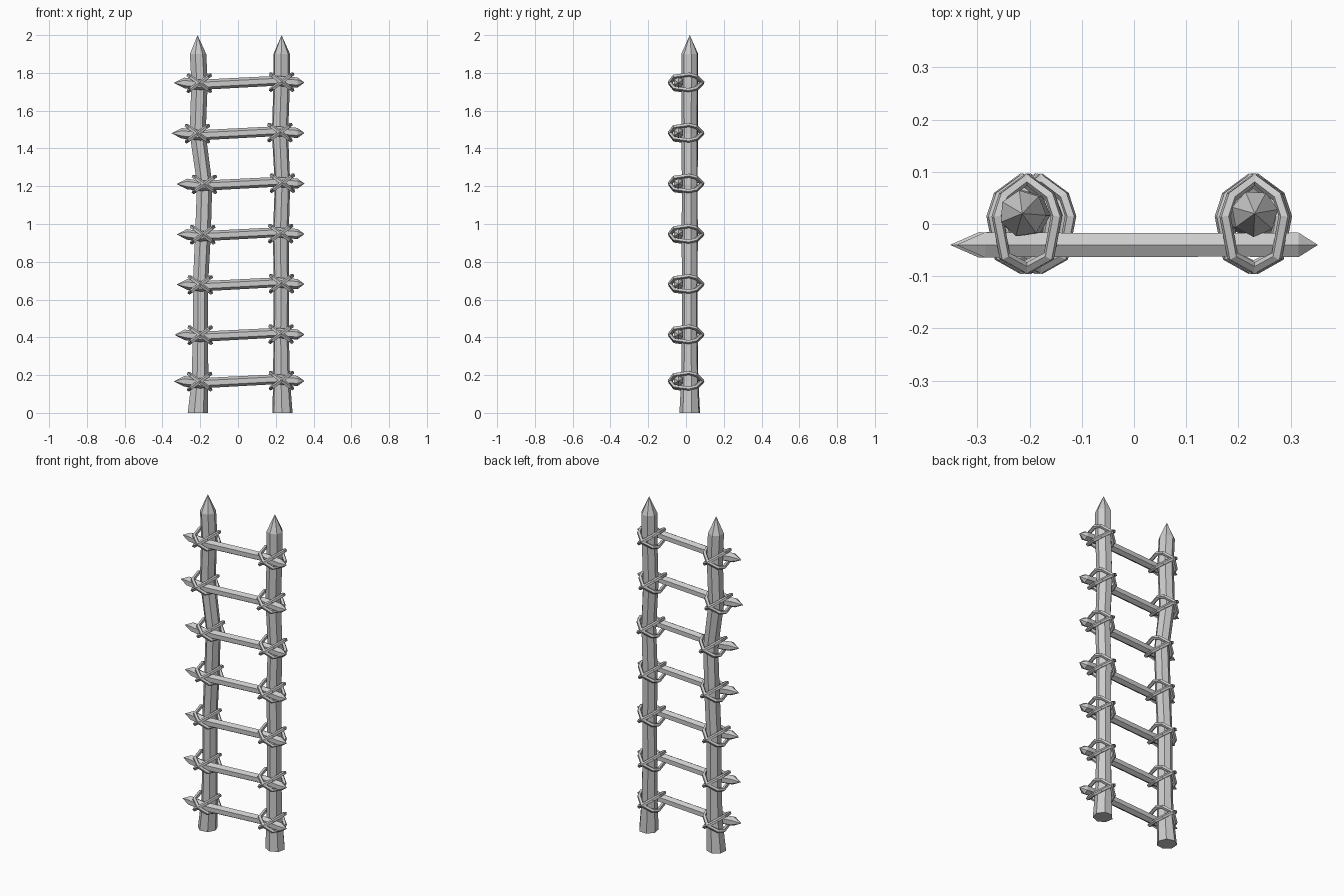
import bpy, math
from mathutils import Vector

if "Cube" in bpy.data.objects:
    bpy.data.objects.remove(bpy.data.objects["Cube"])


def sweep(name, path, radii, sides, up, closed=False, spin=0.0, fixed=None):
    """Flat-faced tube along a path; a zero radius gives a pointed end."""
    pts = [Vector(p) for p in path]
    n = len(pts)
    verts, faces, rings = [], [], []
    for i, p in enumerate(pts):
        if fixed:
            t = Vector(fixed)
        elif closed:
            t = (pts[(i + 1) % n] - pts[i - 1]).normalized()
        else:
            t = (pts[min(i + 1, n - 1)] - pts[max(i - 1, 0)]).normalized()
        a = (Vector(up) - t * t.dot(Vector(up))).normalized()
        b = t.cross(a)
        start = len(verts)
        if radii[i] == 0:
            verts.append(p)
            rings.append([start] * sides)
            continue
        for k in range(sides):
            w = 2 * math.pi * k / sides + spin
            verts.append(p + (a * math.cos(w) + b * math.sin(w)) * radii[i])
        rings.append(list(range(start, start + sides)))
    for i in range(n if closed else n - 1):
        r, s = rings[i], rings[(i + 1) % n]
        for k in range(sides):
            m = (k + 1) % sides
            quad = [r[k], r[m], s[m], s[k]]
            faces.append(list(dict.fromkeys(quad)))
    if not closed:
        if radii[0]:
            faces.append(rings[0][::-1])
        if radii[-1]:
            faces.append(rings[-1])
    mesh = bpy.data.meshes.new(name)
    mesh.from_pydata(verts, [], faces)
    mesh.update()
    ob = bpy.data.objects.new(name, mesh)
    bpy.context.collection.objects.link(ob)
    return ob


rung_z = [0.167, 0.413, 0.68, 0.945, 1.212, 1.48, 1.747]
left_tip = [-0.34, -0.336, -0.325, -0.325, -0.325, -0.352, -0.34]

# crooked posts with sharpened tops
post_z = [0, 0.17, 0.41, 0.68, 0.94, 1.21, 1.48, 1.75, 1.9, 2.0]
post_r = [0.055, 0.046, 0.042, 0.042, 0.043, 0.042, 0.044, 0.045, 0.045, 0]
left_x = [-0.215, -0.203, -0.2, -0.2, -0.187, -0.178, -0.215, -0.205, -0.213, -0.214]
right_x = [0.235, 0.23, 0.228, 0.23, 0.226, 0.235, 0.222, 0.231, 0.231, 0.231]
for name, xs, spin in (("left_post", left_x, 0.15), ("right_post", right_x, 0.4)):
    sweep(name, [(x, 0.02, z) for x, z in zip(xs, post_z)], post_r, 7,
          (0, 1, 0), spin=spin, fixed=(0, 0, 1))

# lashing outline: (across, depth), laid in a plane tilted about the y axis
loop = [(0, 0.086), (0.055, 0.052), (0.07, 0.015), (0.052, -0.062),
        (0, -0.085), (-0.052, -0.062), (-0.07, 0.015), (-0.055, 0.052)]

for i, z in enumerate(rung_z):
    # rung pointed at both ends, with a slight bend
    path = [(left_tip[i], -0.04, z), (left_tip[i] + 0.055, -0.04, z),
            (-0.2, -0.04, z - 0.01), (0.2, -0.04, z + 0.011),
            (0.315, -0.04, z + 0.002), (0.352, -0.04, z + 0.002)]
    sweep("rung", path, [0, 0.028, 0.027, 0.026, 0.027, 0], 6,
          (0, 0, 1), fixed=(1, 0, 0))
    # crossed rope lashings at both posts
    for xs, dz in ((left_x, -0.002), (right_x, 0.004)):
        for tilt in (math.radians(36), math.radians(-36)):
            c, s = math.cos(tilt), math.sin(tilt)
            pts = [(xs[i + 1] + u * c, v, z + dz + u * s) for u, v in loop]
            sweep("lashing", pts, [0.0115] * 8, 5, (-s, 0, c), closed=True)
